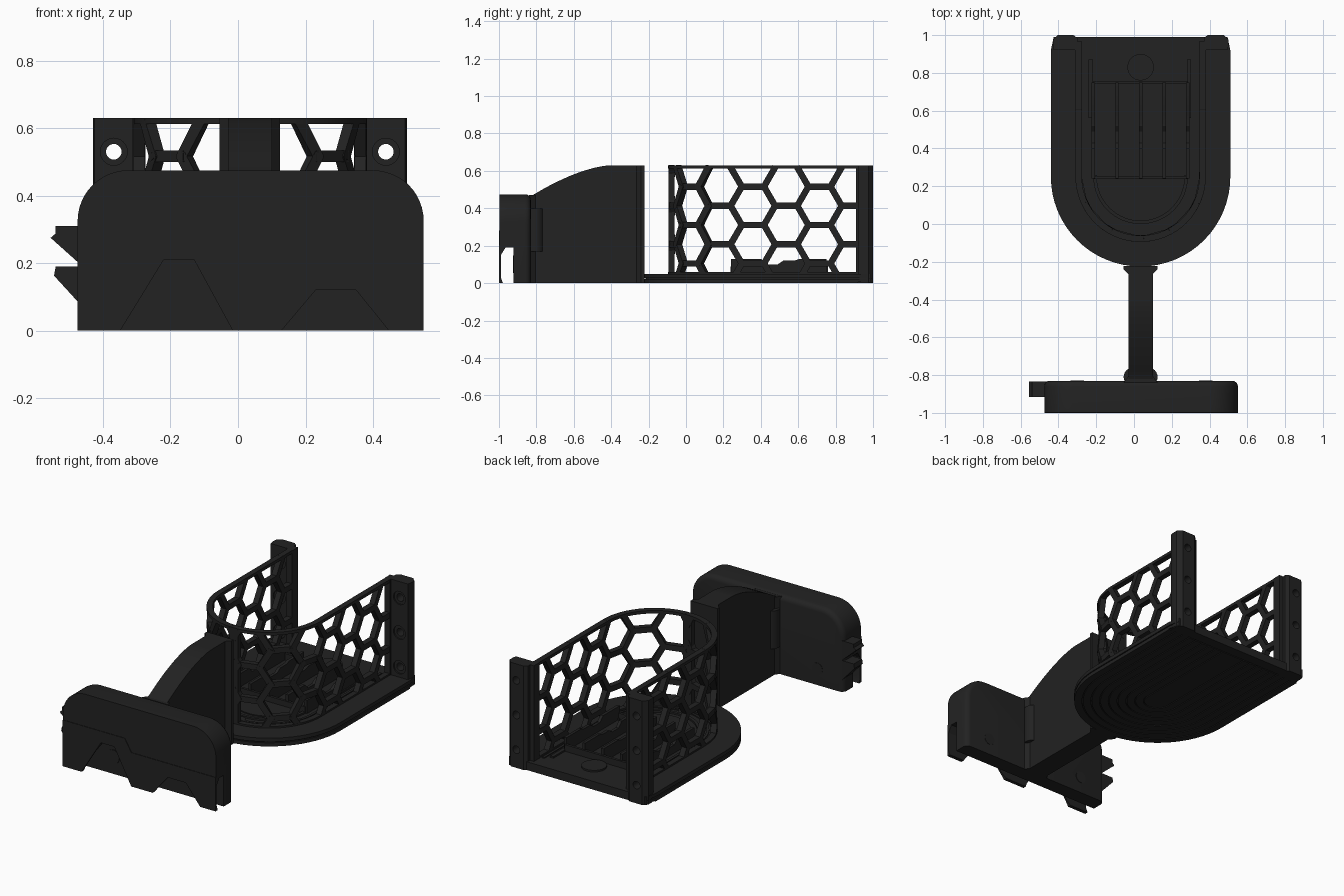
import bpy, bmesh, math
from mathutils import Vector

if "Cube" in bpy.data.objects:
    bpy.data.objects.remove(bpy.data.objects["Cube"])

black = bpy.data.materials.new("matte_black")
black.use_nodes = True
black.diffuse_color = (0.016, 0.016, 0.016, 1)
black.node_tree.nodes["Principled BSDF"].inputs["Base Color"].default_value = black.diffuse_color

CX, CY = 0.035, 0.25          # centre of the rounded end
R = 0.328                     # wall centre-line radius
ARC = R * math.pi / 2


def shade(obj):
    bpy.ops.object.select_all(action='DESELECT')
    bpy.context.view_layer.objects.active = obj
    obj.select_set(True)
    bpy.ops.object.shade_smooth_by_angle(angle=math.radians(30))


def finish(name, bm):
    bmesh.ops.recalc_face_normals(bm, faces=bm.faces)
    mesh = bpy.data.meshes.new(name)
    bm.to_mesh(mesh)
    bm.free()
    obj = bpy.data.objects.new(name, mesh)
    bpy.context.collection.objects.link(obj)
    mesh.materials.append(black)
    shade(obj)
    return obj


def prism_mesh(pts, lo, hi, axis):
    place = {'x': lambda a, b, h: (h, a, b),
             'y': lambda a, b, h: (a, h, b),
             'z': lambda a, b, h: (a, b, h)}[axis]
    bm = bmesh.new()
    face = bm.faces.new([bm.verts.new(place(a, b, lo)) for a, b in pts])
    top = bmesh.ops.extrude_face_region(bm, geom=[face])["geom"]
    move = Vector(place(0, 0, hi - lo))
    bmesh.ops.translate(bm, vec=move, verts=[g for g in top if isinstance(g, bmesh.types.BMVert)])
    bmesh.ops.recalc_face_normals(bm, faces=bm.faces)
    return bm


def prism(name, pts, lo, hi, axis='z'):
    return finish(name, prism_mesh(pts, lo, hi, axis))


def rect(a0, a1, b0, b1):
    return [(a0, b0), (a1, b0), (a1, b1), (a0, b1)]


def disc(a, b, r, n=24):
    return [(a + r * math.cos(i * math.tau / n), b + r * math.sin(i * math.tau / n)) for i in range(n)]


def u_path(r, y_end, n=32):
    arc = [(CX + r * math.cos(i * math.pi / n), CY - r * math.sin(i * math.pi / n)) for i in range(n + 1)]
    return [(CX + r, y_end)] + arc + [(CX - r, y_end)]


def u_strip(name, r0, r1, y_end, lo, hi):
    return prism(name, u_path(r1, y_end) + u_path(r0, y_end)[::-1], lo, hi)


def cut(obj, cutters):
    for c in cutters:
        c.hide_render = True
        mod = obj.modifiers.new("cut", 'BOOLEAN')
        mod.operation, mod.solver, mod.object = 'DIFFERENCE', 'EXACT', c
        bpy.context.view_layer.objects.active = obj
        bpy.ops.object.modifier_apply(modifier=mod.name)
    shade(obj)


def drop(objs):
    for o in objs:
        bpy.data.objects.remove(o)


# Base plate with a grooved rim and concentric ridges underneath
def base_outline(r):
    return u_path(r, 0.92) + [(CX - 0.46, 0.99), (CX + 0.46, 0.99)]


prism("base_lower", base_outline(0.475), 0.006, 0.022)
prism("base_rim_groove", base_outline(0.466), 0.02, 0.03)
prism("base_upper", base_outline(0.475), 0.028, 0.05)
for i in range(8):
    r = 0.475 - 0.05 * i
    u_strip("underside_ridge", r - 0.044, r, 0.92, 0, 0.008)
prism("underside_centre", u_path(0.075, 0.92), 0, 0.008)
prism("underside_back", rect(CX - 0.46, CX + 0.46, 0.926, 0.99), 0, 0.008)
u_strip("floor_ridge", 0.285, 0.3, 0.9, 0.045, 0.056)


# Honeycomb wall
def wall_point(t, off, z):
    r = R + off
    if t < ARC:
        return Vector((r * math.sin(t / R), CY - r * math.cos(t / R), z))
    return Vector((r, CY + t - ARC, z))


def clip(p, q, lo, hi, k):
    if p[k] > q[k]:
        p, q = q, p
    if q[k] <= lo or p[k] >= hi:
        return None
    d = q[k] - p[k]
    if d < 1e-6:
        return p, q
    a, b = max(0, (lo - p[k]) / d), min(1, (hi - p[k]) / d)
    return p.lerp(q, a), p.lerp(q, b)


def add_bar(bm, p, q, width, side, depth=0.017):
    d = (q - p).normalized()
    n = Vector((-d.y, d.x)) * width / 2
    ends = []
    for e in (p - d * 0.008, q + d * 0.008):
        corners = [(e + n, depth), (e - n, depth), (e - n, -depth), (e + n, -depth)]
        ring = []
        for c, o in corners:
            v = wall_point(c.x, o, c.y)
            ring.append(bm.verts.new((CX + side * v.x, v.y, v.z)))
        ends.append(ring)
    a, b = ends
    bm.faces.new(a)
    bm.faces.new(b[::-1])
    for i in range(4):
        j = (i + 1) % 4
        bm.faces.new((a[j], a[i], b[i], b[j]))


PITCH, ROW = 0.178, 0.2055
S = PITCH / 1.5
edges = {}
for col in range(8):
    for row in range(-1, 5):
        c = Vector((PITCH * (col + 0.5), 0.105 + ROW * (row - 0.5 * (col % 2))))
        ring = [c + S * Vector((math.cos(k * math.pi / 3), math.sin(k * math.pi / 3))) for k in range(6)]
        for k in range(6):
            p, q = ring[k], ring[(k + 1) % 6]
            m = (p + q) / 2
            edges[(round(m.x, 2), round(m.y, 2))] = (p, q)
bm = bmesh.new()
for p, q in edges.values():
    seg = clip(p, q, 0.05, 0.615, 1)
    seg = seg and clip(*seg, 0.0, 1.2, 0)
    if seg and (seg[1] - seg[0]).length > 0.005:
        for side in (-1, 1):
            add_bar(bm, *seg, 0.034, side)
finish("honeycomb_wall", bm)
u_strip("wall_top_rim", R - 0.017, R + 0.017, 0.94, 0.612, 0.63)
u_strip("wall_bottom_rim", R - 0.017, R + 0.017, 0.94, 0.045, 0.06)
y_mid = CY - R
prism("wall_centre_strut", rect(CX - 0.03, CX + 0.03, y_mid - 0.016, y_mid + 0.016), 0.045, 0.625)

# Rear corner posts with screw holes
for side, label in ((1, "left"), (-1, "right")):
    shape = [(0.335, 0.92), (0.46, 0.92), (0.465, 0.94), (0.465, 0.975), (0.44, 1), (0.355, 1), (0.335, 0.985)]
    post = prism(label + "_post", [(CX + side * a, b) for a, b in shape], 0, 0.63)
    x = CX + side * 0.403
    holes = [prism("hole_cutter", disc(x, z, 0.023), 0.8, 1.1, 'y') for z in (0.11, 0.32, 0.53)]
    holes += [prism("sink_cutter", disc(x, z, 0.04), 0.8, 0.928, 'y') for z in (0.11, 0.32, 0.53)]
    cut(post, holes)
    drop(holes)
    xs = sorted((CX + side * 0.309, CX + side * 0.347))
    prism(label + "_wall_end", rect(*xs, 0.91, 0.965), 0.04, 0.63)

# Inner tray: ribs, side rails, curved front lip and round button
rib = [(0.24, 0.045), (0.24, 0.13), (0.4, 0.13), (0.43, 0.1), (0.49, 0.1),
       (0.52, 0.12), (0.58, 0.12), (0.61, 0.13), (0.75, 0.13), (0.75, 0.045)]
for i, x in enumerate((-0.215, -0.09, 0.035, 0.16, 0.285)):
    prism("tray_rib_%d" % i, rib, x - 0.009, x + 0.009, 'x')
for y in (0.245, 0.75):
    prism("tray_cross_bar", rect(-0.215, 0.285, y - 0.008, y + 0.008), 0.045, 0.09)
for x in (-0.24, 0.28):
    prism("side_rail", rect(x, x + 0.022, 0.56, 0.87), 0.045, 0.06)
u_strip("tray_front_lip", 0.232, 0.25, 0.26, 0.045, 0.06)
prism("tray_floor_step", u_path(0.2, 0.25), 0.045, 0.056)
prism("round_button", disc(CX, 0.83, 0.07, 32), 0.045, 0.06)
prism("front_screw", disc(CX, -0.035, 0.033), 0.045, 0.055)

# Connecting fin with curved top, rear flange and root fillets
curve = [(-0.82 + 0.42 * math.sin(a), 0.63 - 0.16 * (1 - math.sin(a)) ** 1.6)
         for a in (i * math.pi / 32 for i in range(17))]
prism("connecting_fin", [(-0.86, 0), (-0.86, 0.46)] + curve + [(-0.225, 0.63), (-0.225, 0)], -0.03, 0.1, 'x')
flange = [(-0.03, -0.265), (-0.055, -0.24), (-0.055, -0.222), (0.125, -0.222), (0.125, -0.24), (0.1, -0.265)]
prism("fin_rear_flange", flange, 0, 0.63)
root = [(-0.055, -0.84), (-0.03, -0.805), (0.1, -0.805), (0.125, -0.84)]
prism("fin_root", root, 0, 0.47)
for x in (-0.005, 0.075):
    prism("root_boss", disc(x, -0.81, 0.05), 0.17, 0.4)

# Front plate with rounded top, softened back edge and underside slot
top = [(0.4 + 0.15 * math.cos(a), 0.325 + 0.15 * math.sin(a)) for a in (i * math.pi / 24 for i in range(13))]
body = [(-0.475, 0), (0.55, 0)] + top + [(0.075 - x, z) for x, z in top[::-1]]
bm = prism_mesh(body, -0.997, -0.83, 'y')
back = [e for e in bm.edges if all(v.co.y > -0.84 for v in e.verts)
        and max(v.co.z for v in e.verts) > 0.01]
bmesh.ops.bevel(bm, geom=back, offset=0.03, segments=4, profile=0.5, affect='EDGES')
plate = finish("front_plate", bm)
panel = prism("front_lower_panel", [(-0.475, 0), (0.55, 0), (0.55, 0.205), (-0.015, 0.205),
                                    (-0.06, 0.28), (-0.475, 0.28)], -1, -0.996, 'y')
slot = prism("slot_cutter", [(-0.975, -0.01), (-0.99, 0.03), (-0.99, 0.15), (-0.965, 0.19),
                             (-0.922, 0.19), (-0.922, -0.01)], -0.7, 0.7, 'x')
notches = [prism("notch_cutter", [(-0.355, -0.01), (-0.01, -0.01), (-0.13, 0.21), (-0.22, 0.21)], -1.1, -0.925, 'y'),
           prism("notch_cutter", [(0.12, -0.01), (0.455, -0.01), (0.35, 0.12), (0.23, 0.12)], -1.1, -0.925, 'y')]
cut(plate, [slot] + notches)
cut(panel, notches)
drop([slot] + notches)
prism("right_notch_screw", disc(-0.19, 0.105, 0.042), -0.926, -0.915, 'y')
prism("left_notch_screw", disc(0.27, 0.09, 0.036), -0.926, -0.915, 'y')
for x in (-0.3, 0.38):
    prism("rear_screw", disc(x, 0.1, 0.035), -0.84, -0.828, 'y')

# Side hooks
prism("upper_hook", [(-0.46, 0.31), (-0.54, 0.31), (-0.54, 0.288), (-0.555, 0.275), (-0.46, 0.19)], -0.915, -0.835, 'y')
prism("lower_hook", [(-0.46, 0.19), (-0.54, 0.19), (-0.545, 0.163), (-0.46, 0.07)], -0.915, -0.835, 'y')
